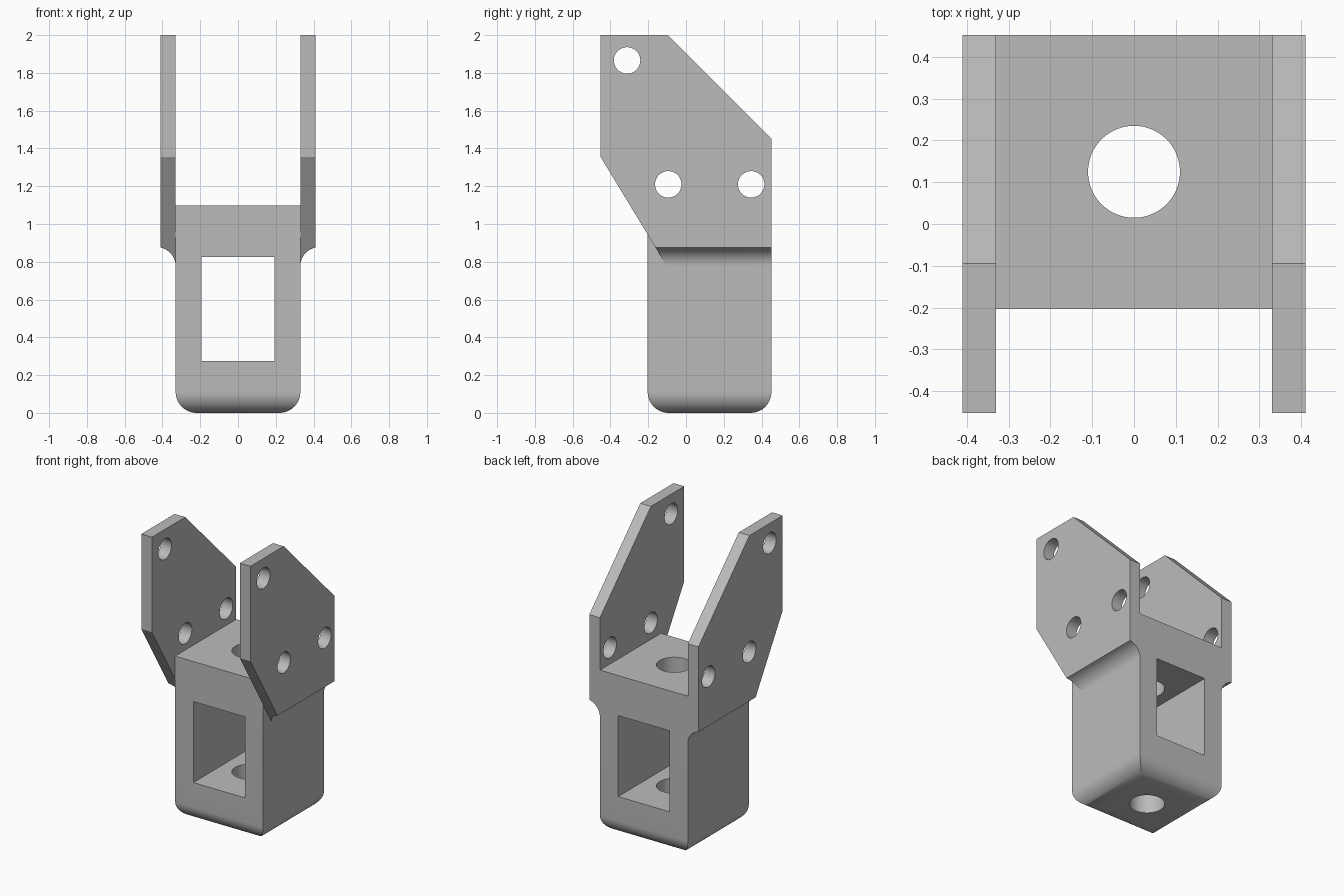
import bpy
import bmesh
from math import sin, cos, pi, radians
from mathutils import Matrix, Vector

if "Cube" in bpy.data.objects:
    bpy.data.objects.remove(bpy.data.objects["Cube"], do_unlink=True)

# Main sizes
BODY_X, PLATE_X = 0.33, 0.41
FRONT, BACK = -0.203, 0.452
BODY_TOP = 1.097
FILLET = 0.1
FILLET_Z = 0.777

grey = bpy.data.materials.new("plain_grey")
grey.use_nodes = True
grey.diffuse_color = (0.5, 0.5, 0.5, 1)
grey.node_tree.nodes["Principled BSDF"].inputs["Base Color"].default_value = (0.5, 0.5, 0.5, 1)


def finish(bm, name):
    bmesh.ops.recalc_face_normals(bm, faces=bm.faces)
    mesh = bpy.data.meshes.new(name)
    bm.to_mesh(mesh)
    bm.free()
    mesh.materials.append(grey)
    obj = bpy.data.objects.new(name, mesh)
    bpy.context.collection.objects.link(obj)
    return obj


def prism(name, points, sweep):
    """Extrude a closed outline along a vector."""
    bm = bmesh.new()
    face = bm.faces.new([bm.verts.new(p) for p in points])
    out = bmesh.ops.extrude_face_region(bm, geom=[face], use_keep_orig=True)
    moved = [v for v in out["geom"] if isinstance(v, bmesh.types.BMVert)]
    bmesh.ops.translate(bm, verts=moved, vec=Vector(sweep))
    return finish(bm, name)


def box(name, low, high, round_bottom=0):
    low, high = Vector(low), Vector(high)
    bm = bmesh.new()
    bmesh.ops.create_cube(bm, size=1, matrix=Matrix.Translation((low + high) / 2)
                          @ Matrix.Diagonal((high - low).to_4d()))
    if round_bottom:
        edges = [e for e in bm.edges if all(v.co.z < low.z + 0.001 for v in e.verts)]
        bmesh.ops.bevel(bm, geom=edges, offset=round_bottom, segments=12,
                        profile=0.5, affect='EDGES')
    return finish(bm, name)


def drill(name, centre, radius, axis):
    turn = Matrix.Rotation(pi / 2, 4, 'Y') if axis == 'X' else Matrix()
    bm = bmesh.new()
    bmesh.ops.create_cone(bm, cap_ends=True, segments=64, radius1=radius, radius2=radius,
                          depth=4, matrix=Matrix.Translation(centre) @ turn)
    return finish(bm, name)


def combine(target, other, operation):
    """Apply an exact boolean and discard the second solid."""
    mod = target.modifiers.new("boolean", 'BOOLEAN')
    mod.operation, mod.object, mod.solver = operation, other, 'EXACT'
    bpy.context.view_layer.update()
    graph = bpy.context.evaluated_depsgraph_get()
    mesh = bpy.data.meshes.new_from_object(target.evaluated_get(graph))
    target.modifiers.clear()
    target.data = mesh
    bpy.data.objects.remove(other, do_unlink=True)


# Body block with rounded lower edges
bracket = box("clevis_bracket", (-BODY_X, FRONT, 0), (BODY_X, BACK, BODY_TOP), 0.11)

# Side plates: a filleted cross-section trimmed to the side outline
side_outline = [(-0.452, 2), (-0.095, 2), (BACK, 1.453), (BACK, 0.7),
                (-0.055, 0.7), (-0.452, 1.355)]
for side in (-1, 1):
    section = [(BODY_X, 2.1), (PLATE_X, 2.1)]
    for i in range(15):
        a = radians(100 + 80 * i / 14)
        section.append((BODY_X + FILLET + FILLET * cos(a), FILLET_Z + FILLET * sin(a)))
    section[2] = (PLATE_X, section[2][1])
    plate = prism("side_plate", [(side * x, -0.6, z) for x, z in section], (0, 1.2, 0))
    trim = prism("plate_trim", [(side * 0.2, y, z) for y, z in side_outline],
                 (side * 0.4, 0, 0))
    combine(plate, trim, 'INTERSECT')
    combine(bracket, plate, 'UNION')

# Window through the body, front to back
combine(bracket, box("window_cutter", (-0.193, -1, 0.275), (0.193, 1, 0.825)), 'DIFFERENCE')

# Vertical bore and the pin holes through both plates
combine(bracket, drill("bore_cutter", (0, 0.125, 0.5), 0.11, 'Z'), 'DIFFERENCE')
for y, z in ((-0.312, 1.866), (-0.094, 1.21), (0.345, 1.21)):
    combine(bracket, drill("pin_cutter", (0, y, z), 0.07, 'X'), 'DIFFERENCE')

# Smooth the curved faces, keep the hard edges
bpy.ops.object.select_all(action='DESELECT')
bracket.select_set(True)
bpy.context.view_layer.objects.active = bracket
bpy.ops.object.shade_smooth_by_angle(angle=radians(30))
